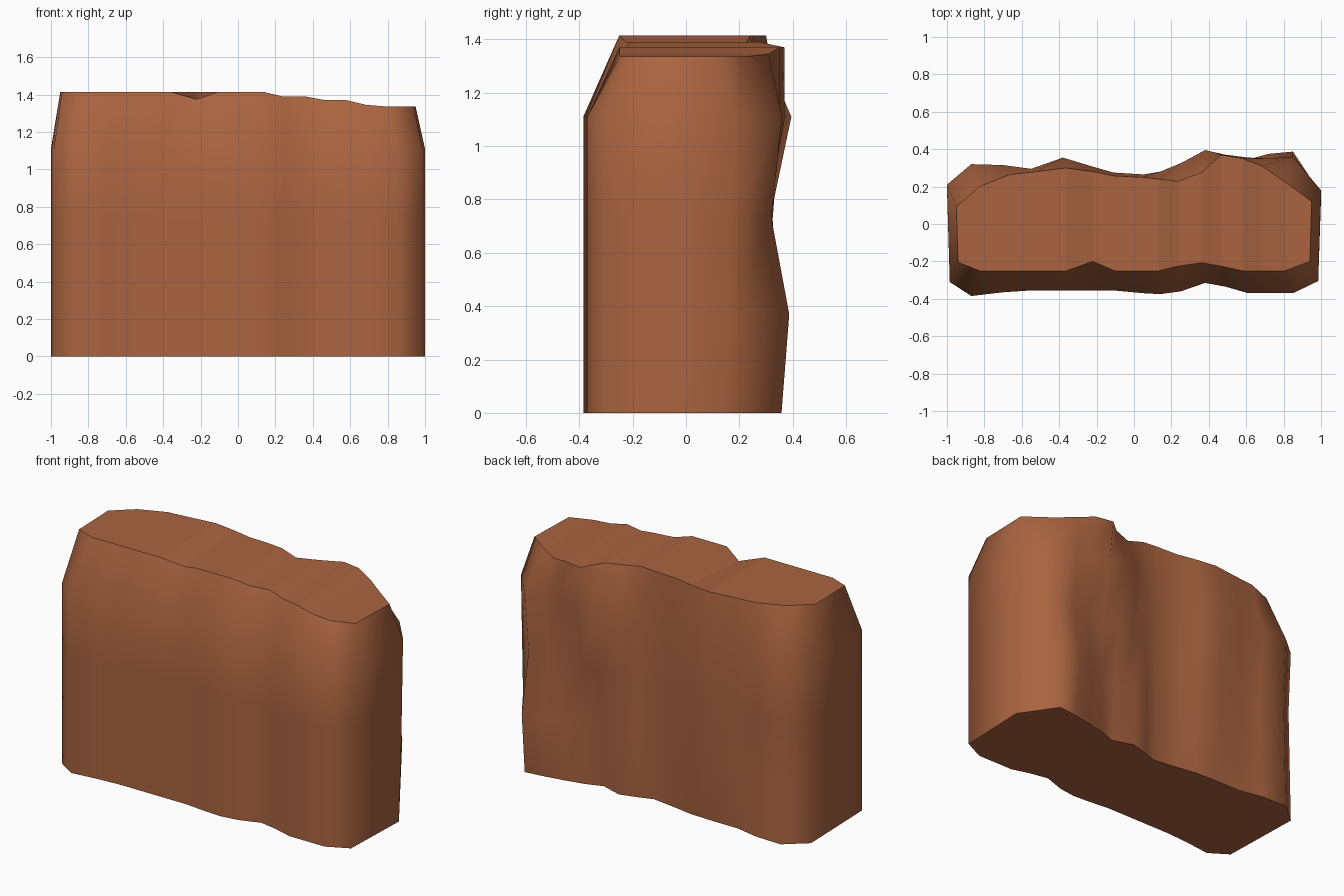
import bpy, bmesh

# Shared stations along the length of the rock
XS = [-1, -.87, -.7, -.55, -.38, -.232, -.11, .05, .14, .25, .38, .49, .61, .72, .85, 1]

# Front outline: vertical wall, then the bevelled rim
FRONT_WALL = [-.31, -.385, -.365, -.355, -.355, -.355, -.355, -.37, -.375, -.36,
              -.315, -.335, -.37, -.37, -.37, -.305]
FRONT_RIM = [-.205, -.25, -.25, -.25, -.25, -.2, -.25, -.25, -.25, -.225,
             -.207, -.225, -.25, -.25, -.25, -.2]

# Wavy back outline at each wall height
BACK_WALL = {
    0.0: [.21, .32, .315, .285, .285, .28, .26, .237, .267, .298, .257, .295, .32, .34, .358, .14],
    0.37: [.2, .31, .3, .285, .33, .3, .27, .25, .28, .31, .28, .29, .345, .375, .387, .16],
    0.73: [.19, .3, .3, .285, .325, .305, .27, .26, .27, .29, .315, .3, .305, .315, .32, .17],
    1.11: [.21, .32, .315, .295, .355, .31, .275, .265, .28, .325, .395, .37, .355, .35, .36, .18],
}
BACK_RIM = [.09, .2, .265, .28, .3, .28, .257, .25, .24, .228, .275, .37, .35, .31, .225, .12]
RIM_Z = [1.415] * 9 + [1.39, 1.39, 1.37, 1.37, 1.345, 1.335, 1.335]

bm = bmesh.new()
n = len(XS)


def row(ys, zs, scale=1.0, end=1.0):
    """One row of vertices along the length."""
    verts = []
    for i, x in enumerate(XS):
        k = end if i in (0, n - 1) else 1.0
        verts.append(bm.verts.new((x * scale * k, ys[i], zs[i])))
    return verts


# Closed rings: front row left to right, back row right to left
levels = []
for z, back in BACK_WALL.items():
    levels.append((row(FRONT_WALL, [z] * n, end=.985), row(back, [z] * n)))
front_z = list(RIM_Z)
front_z[5] = 1.375          # chipped notch in the front rim
levels.append((row(FRONT_RIM, front_z, .95, .99), row(BACK_RIM, RIM_Z, .95)))

# Smooth side walls
rings = [f + b[::-1] for f, b in levels]
for a, b in zip(rings, rings[1:]):
    for i in range(len(a)):
        j = (i + 1) % len(a)
        bm.faces.new((a[i], a[j], b[j], b[i])).smooth = True

# Flat top and underside, as strips from front to back
for f, b, up in ((*levels[-1], True), (*levels[0], False)):
    for i in range(n - 1):
        quad = (f[i], f[i + 1], b[i + 1], b[i])
        bm.faces.new(quad if up else quad[::-1])

mesh = bpy.data.meshes.new("rock_block")
bm.to_mesh(mesh)
bm.free()
rock = bpy.data.objects.new("rock_block", mesh)
bpy.context.collection.objects.link(rock)

# Reddish brown stone
mat = bpy.data.materials.new("red brown stone")
mat.diffuse_color = (.402, .127, .051, 1)
mesh.materials.append(mat)
